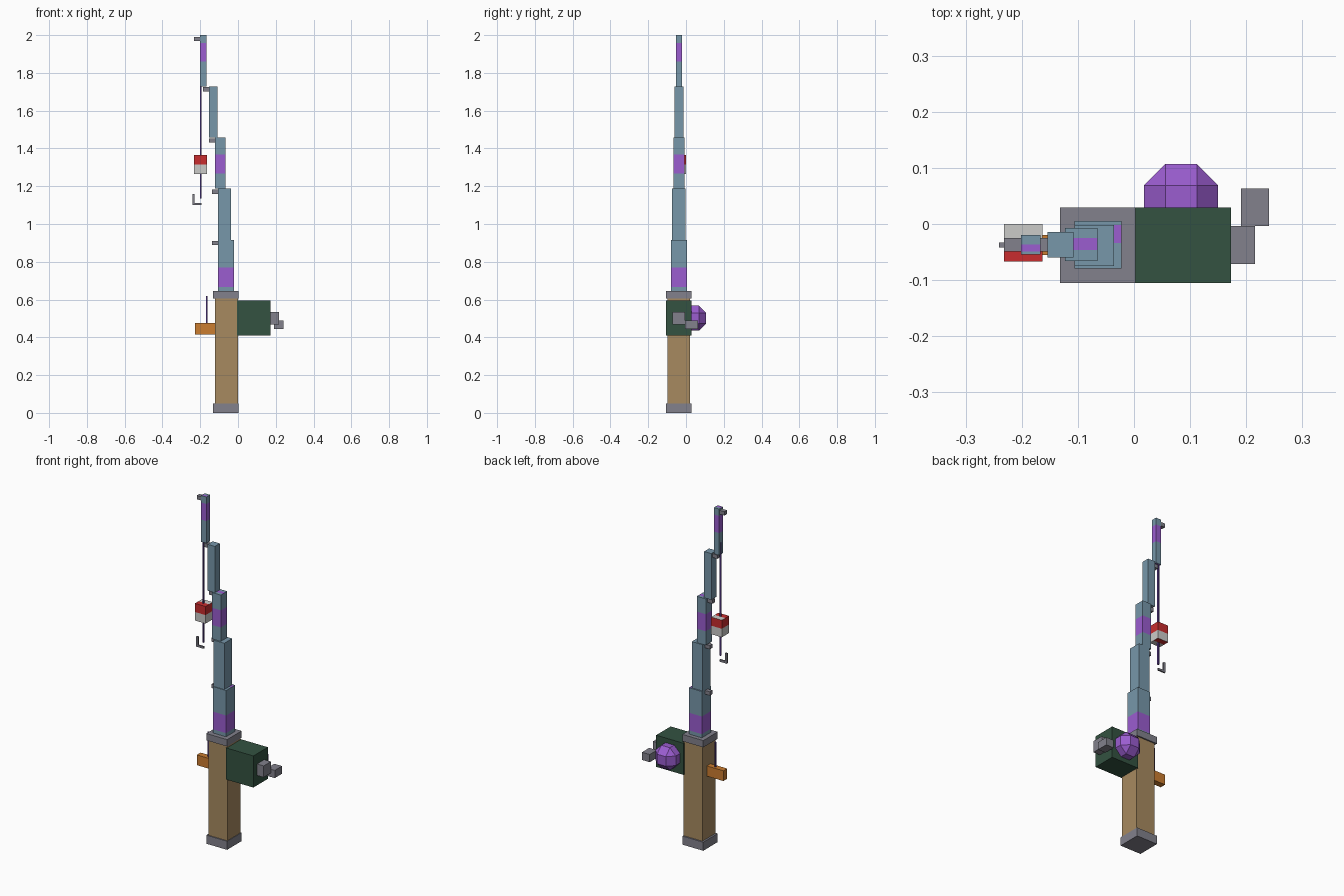
import bpy, bmesh
from mathutils import Vector

cube = bpy.data.objects.get("Cube")
if cube:
    bpy.data.objects.remove(cube, do_unlink=True)


def material(name, rgb):
    """Make a flat material from 0-255 display values."""
    lin = [((c / 255 + 0.055) / 1.055) ** 2.4 for c in rgb] + [1]
    m = bpy.data.materials.new(name)
    m.use_nodes = True
    m.diffuse_color = lin
    m.node_tree.nodes["Principled BSDF"].inputs["Base Color"].default_value = lin
    return m


metal = material("grey metal", (130, 129, 140))
wood = material("tan wood", (167, 138, 96))
green = material("dark green", (51, 82, 65))
blue = material("steel blue", (119, 151, 170))
purple = material("bright purple", (155, 93, 208))
cord = material("line purple", (88, 58, 142))
orange = material("orange", (203, 125, 48))
red = material("red", (200, 44, 46))
white = material("off white", (203, 203, 201))


def finish(bm, name, mats):
    mesh = bpy.data.meshes.new(name)
    bm.to_mesh(mesh)
    bm.free()
    for m in mats:
        mesh.materials.append(m)
    obj = bpy.data.objects.new(name, mesh)
    bpy.context.collection.objects.link(obj)
    return obj


def box(name, x, y, z, mat, band_mat=None, band=None):
    """Box from (min, max) ranges; a band wraps all sides, as fractions from the top."""
    bm = bmesh.new()
    bmesh.ops.create_cube(bm, size=1)
    lo, hi = Vector((x[0], y[0], z[0])), Vector((x[1], y[1], z[1]))
    size = hi - lo
    for v in bm.verts:
        v.co = (lo + hi) / 2 + v.co * size
    if band:
        cuts = [(Vector((0, 0, 1)), hi.z - f * size.z) for f in band]
        cuts += [(Vector((0, 1, 0)), lo.y + f * size.y) for f in band]
        cuts += [(Vector((0, 1, 0)), hi.y - f * size.y) for f in band]
        for axis, d in cuts:
            geom = bm.verts[:] + bm.edges[:] + bm.faces[:]
            bmesh.ops.bisect_plane(bm, geom=geom, plane_co=axis * d, plane_no=axis)
        bm.normal_update()
        for f in bm.faces:
            c = f.calc_center_median()
            if f.normal.z > 0.5:
                t = (c.y - lo.y) / size.y
            elif f.normal.z < -0.5:
                t = (hi.y - c.y) / size.y
            else:
                t = (hi.z - c.z) / size.z
            f.material_index = int(band[0] < t < band[1])
        bmesh.ops.dissolve_limit(bm, angle_limit=0.01, verts=bm.verts[:],
                                 edges=bm.edges[:], delimit={'MATERIAL'})
    return finish(bm, name, [mat, band_mat] if band else [mat])


# Handle with end caps
box("handle", (-0.121, 0.0), (-0.099, 0.021), (0.04, 0.615), wood)
for name, z in (("handle_bottom_cap", (0, 0.05)), ("handle_top_cap", (0.605, 0.645))):
    box(name, (-0.132, 0.003), (-0.105, 0.029), z, metal)

# Reel and crank
box("reel_housing", (-0.004, 0.173), (-0.105, 0.029), (0.41, 0.595), green)
box("crank_arm", (0.173, 0.216), (-0.071, -0.004), (0.468, 0.535), metal)
box("crank_grip", (0.191, 0.241), (-0.004, 0.063), (0.445, 0.49), metal)

# Faceted knob on the back of the reel
bm = bmesh.new()
bmesh.ops.create_cube(bm, size=0.132)
bmesh.ops.bevel(bm, geom=bm.edges[:], offset=0.038, segments=1, affect='EDGES')
bmesh.ops.translate(bm, verts=bm.verts[:], vec=(0.084, 0.041, 0.502))
finish(bm, "reel_knob", [purple])

# Side tab and its short thread
box("side_tab", (-0.228, -0.121), (-0.055, -0.02), (0.415, 0.475), orange)
box("short_thread", (-0.169, -0.161), (-0.041, -0.033), (0.475, 0.62), cord)

# Stepped pole: x range, y range, band
pole = [
    ((-0.106, -0.022), (-0.079, 0.005), (0.54, 0.92)),
    ((-0.106, -0.036), (-0.075, -0.002), None),
    ((-0.123, -0.065), (-0.066, -0.007), (0.33, 0.70)),
    ((-0.154, -0.108), (-0.06, -0.014), None),
    ((-0.201, -0.167), (-0.054, -0.02), (0.15, 0.52)),
]
step = 0.271
for i, (x, y, band) in enumerate(pole):
    top = 0.645 + step * (i + 1)
    box(f"pole_section_{i + 1}", x, y, (top - step, top), blue, purple, band)
    # Line guide near the top of each section
    drop = 0.01 if i == 4 else 0.005
    box(f"line_guide_{i + 1}", (x[0] - 0.031, x[0]), (-0.049, -0.025),
        (top - drop - 0.022, top - drop), metal)

# Hanging line, float and hook
box("hanging_line", (-0.202, -0.193), (-0.042, -0.033), (1.135, 1.8), cord)
box("float", (-0.232, -0.163), (-0.067, 0.0), (1.265, 1.365), white, red, (-0.001, 0.5))
box("hook_base", (-0.241, -0.194), (-0.042, -0.033), (1.1, 1.112), metal)
box("hook_point", (-0.241, -0.23), (-0.042, -0.033), (1.112, 1.16), metal)
